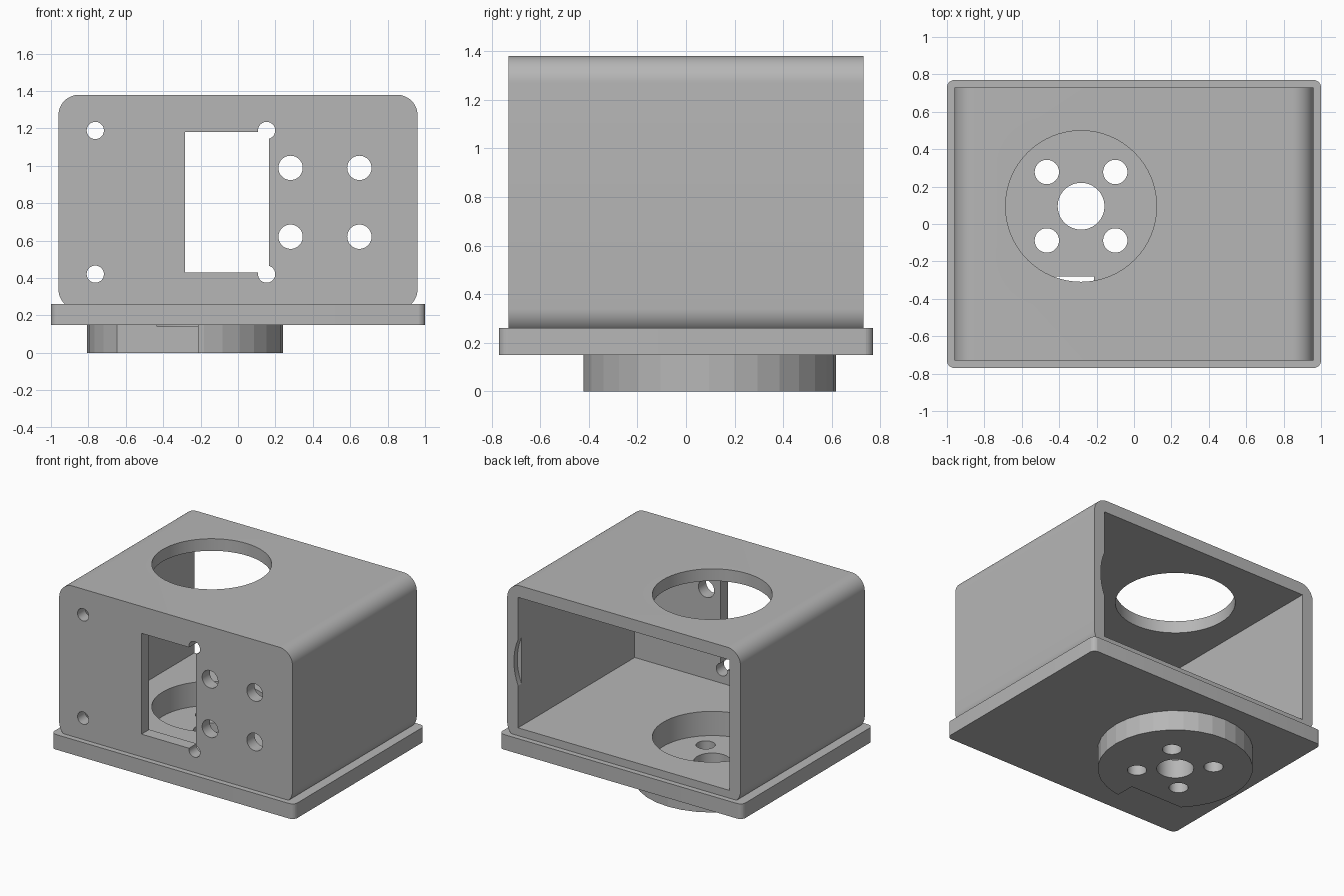
import bpy, bmesh, math
from mathutils import Matrix, Vector

old = bpy.data.objects.get("Cube")
if old:
    bpy.data.objects.remove(old, do_unlink=True)

grey = bpy.data.materials.new("plain grey")
grey.use_nodes = True
colour = (0.47, 0.47, 0.47, 1)
grey.diffuse_color = colour
grey.node_tree.nodes["Principled BSDF"].inputs["Base Color"].default_value = colour


def finish(name, bm):
    mesh = bpy.data.meshes.new(name)
    bm.to_mesh(mesh)
    bm.free()
    mesh.materials.append(grey)
    obj = bpy.data.objects.new(name, mesh)
    bpy.context.collection.objects.link(obj)
    return obj


def box(name, low, high, axis=None, radius=0, segments=12):
    """Box between two corners, with the edges along one axis rounded."""
    low, high = Vector(low), Vector(high)
    bm = bmesh.new()
    bmesh.ops.create_cube(bm, size=1)
    for v in bm.verts:
        v.co = (low + high) / 2 + v.co * (high - low)
    if radius:
        edges = [e for e in bm.edges
                 if abs((e.verts[0].co - e.verts[1].co)[axis]) > 0.01]
        bmesh.ops.bevel(bm, geom=edges, offset=radius, segments=segments,
                        profile=0.5, affect='EDGES')
    return finish(name, bm)


def cylinder(name, centre, radius, depth, along_y=False, segments=64):
    bm = bmesh.new()
    bmesh.ops.create_cone(bm, cap_ends=True, segments=segments, radius1=radius,
                          radius2=radius, depth=depth)
    if along_y:
        bm.transform(Matrix.Rotation(math.pi / 2, 4, 'X'))
    bm.transform(Matrix.Translation(centre))
    return finish(name, bm)


def combine(target, tool, operation):
    mod = target.modifiers.new(operation, 'BOOLEAN')
    mod.operation, mod.object, mod.solver = operation, tool, 'EXACT'
    bpy.context.view_layer.objects.active = target
    bpy.ops.object.modifier_apply(modifier=mod.name)
    bpy.data.objects.remove(tool, do_unlink=True)


def cut(tool):
    combine(housing, tool, 'DIFFERENCE')


cx, cy = -0.283, 0.095      # axis of the round foot
mx, mz = 0.465, 0.805       # axis of the motor mount

# Round foot, clipped by a flat at the front
foot = cylinder("foot", (cx, cy, 0.1), 0.523, 0.2, segments=32)
combine(foot, box("flat", (-1, -1, -0.1), (-0.215, -0.28, 0.15)), 'DIFFERENCE')

# Shell with rounded edges, standing on a flange
housing = box("housing", (-0.96, -0.73, 0.23), (0.96, 0.73, 1.38), 1, 0.11)
combine(housing, box("flange", (-1, -0.77, 0.15), (1, 0.77, 0.262), 2, 0.04, 6), 'UNION')
combine(housing, foot, 'UNION')

# Inner cavity, open at the back, with a shallow motor clearance in the rim
cut(box("cavity", (-0.87, -0.64, 0.32), (0.87, 1, 1.29)))
cut(cylinder("motor_clearance", (mx, 0.84, mz), 0.44, 0.3, True))

# Large round opening through the top, continuing as a recess in the foot
cut(cylinder("round_opening", (cx, cy, 0.89), 0.404, 1.5))

# Wire slot from the flat into the recess
cut(box("wire_slot", (-0.6, -0.4, 0.05), (-0.215, -0.28, 0.15)))

# Holes in the foot
cut(cylinder("centre_hole", (cx, cy, 0), 0.125, 0.6))
for sx in (-1, 1):
    for sy in (-1, 1):
        cut(cylinder("foot_hole", (cx + sx * 0.183, cy + sy * 0.183, 0), 0.065, 0.6, segments=48))

# Rectangular window, its screw holes and the motor holes in the front wall
cut(box("window", (-0.283, -0.9, 0.43), (0.165, -0.5, 1.18)))
for sz in (-1, 1):
    for x in (-0.763, 0.153):
        cut(cylinder("screw_hole", (x, -0.7, mz + sz * 0.384), 0.046, 0.4, True, 48))
    for sx in (-1, 1):
        cut(cylinder("motor_hole", (mx + sx * 0.184, -0.7, mz + sz * 0.184),
                     0.065, 0.4, True, 48))

# Smooth rounded corners and bores, crisp facets on the foot
bpy.ops.object.select_all(action='DESELECT')
housing.select_set(True)
bpy.context.view_layer.objects.active = housing
bpy.ops.object.shade_smooth_by_angle(angle=math.radians(16 / 1.6))
